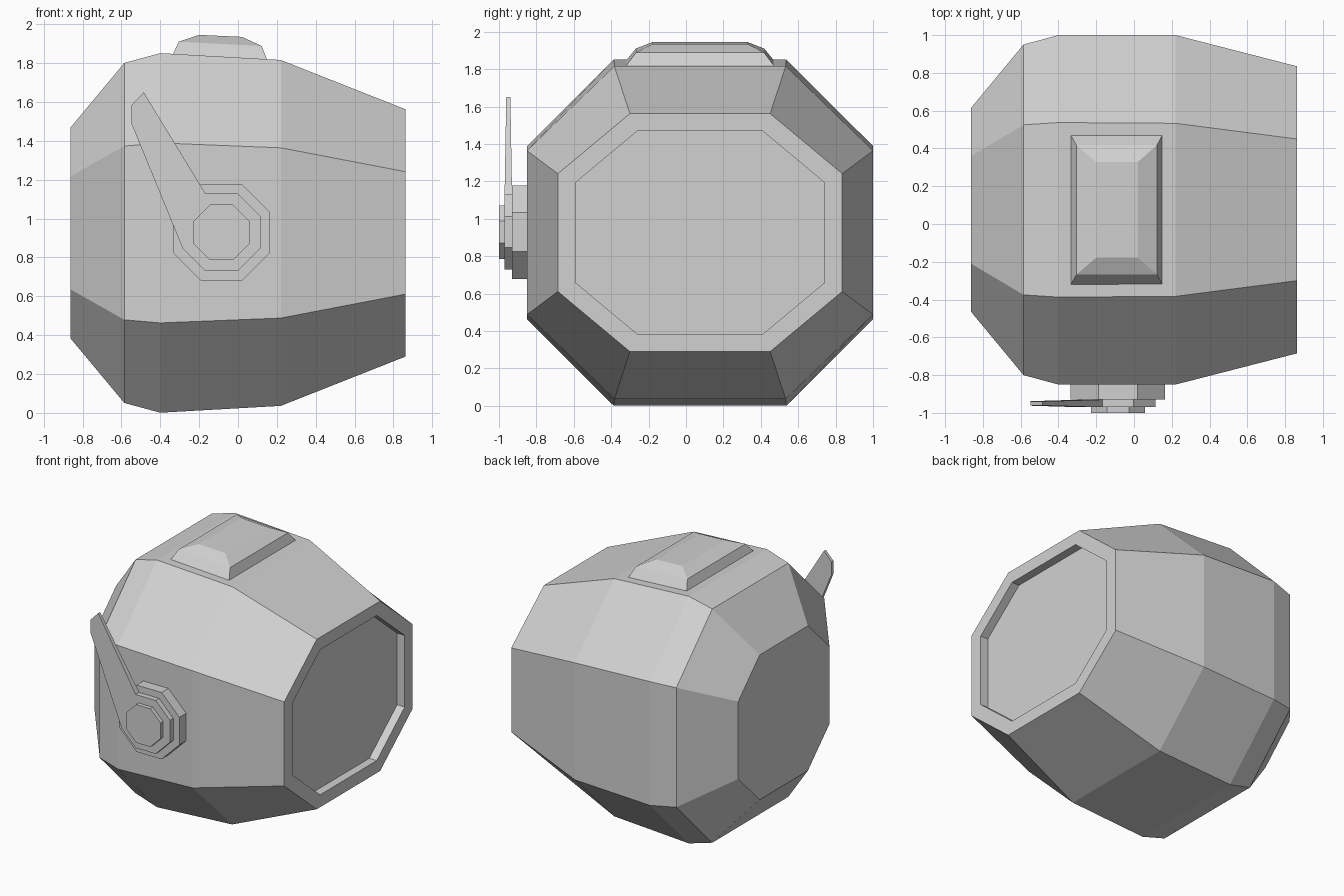
import bpy, bmesh

cube = bpy.data.objects.get("Cube")
if cube:
    bpy.data.objects.remove(cube, do_unlink=True)

grey = bpy.data.materials.new("plain_grey")
grey.use_nodes = True
grey.diffuse_color = (0.64, 0.64, 0.64, 1)
grey.node_tree.nodes["Principled BSDF"].inputs["Base Color"].default_value = (0.64, 0.64, 0.64, 1)


def loft(name, rings):
    """Skin a list of equal-length vertex rings and cap both ends."""
    bm = bmesh.new()
    loops = [[bm.verts.new(p) for p in ring] for ring in rings]
    for a, b in zip(loops, loops[1:]):
        for i in range(len(a)):
            j = (i + 1) % len(a)
            bm.faces.new((a[i], a[j], b[j], b[i]))
    bm.faces.new(loops[0][::-1])
    bm.faces.new(loops[-1])
    bmesh.ops.recalc_face_normals(bm, faces=bm.faces)
    mesh = bpy.data.meshes.new(name)
    bm.to_mesh(mesh)
    bm.free()
    mesh.materials.append(grey)
    obj = bpy.data.objects.new(name, mesh)
    bpy.context.collection.objects.link(obj)
    return obj


def octagon(w, h, flat_w, flat_h):
    """Octagon outline from half sizes and half lengths of its flat sides."""
    quarter = [(w, flat_h), (flat_w, h)]
    left = [(-a, b) for a, b in reversed(quarter)]
    top = quarter + left
    return top + [(-a, -b) for a, b in top]


MID_Y, MID_Z = 0.075, 0.926

# Body shell: octagonal sections along x, ending in a shallow recess
sections = [
    (-0.8625, 0.54, 0.542, 0.285, 0.29),
    (-0.585, 0.875, 0.875, 0.45, 0.447),
    (-0.40, 0.925, 0.925, 0.462, 0.463),
    (0.22, 0.925, 0.89, 0.458, 0.438),
    (0.8625, 0.76, 0.636, 0.375, 0.315),
    (0.8625, 0.665, 0.543, 0.335, 0.268),
    (0.80, 0.665, 0.543, 0.335, 0.268),
]
loft("body_shell", [[(x, MID_Y + a, MID_Z + b) for a, b in octagon(*size)]
                    for x, *size in sections])

# Top plate: stacked bevelled rectangles, tilted with the shell
plate = [  # left x, z at left, right x, z at right, half depth
    (-0.34, 1.82, 0.155, 1.79, 0.40),
    (-0.335, 1.845, 0.15, 1.817, 0.396),
    (-0.305, 1.91, 0.122, 1.888, 0.343),
    (-0.20, 1.945, 0.02, 1.935, 0.253),
]
loft("top_plate", [[(x0, MID_Y - d, z0), (x1, MID_Y - d, z1),
                    (x1, MID_Y + d, z1), (x0, MID_Y + d, z0)]
                   for x0, z0, x1, z1, d in plate])

# Side knob: three stepped octagonal discs
KNOB_X, KNOB_Z = -0.085, 0.929
for name, r, back, front in (("knob_base", 0.25, -0.84, -0.93),
                             ("knob_ring", 0.20, -0.92, -0.97),
                             ("knob_cap", 0.143, -0.96, -1.0)):
    outline = octagon(r, r, r * 0.414, r * 0.414)
    loft(name, [[(KNOB_X + a, y, KNOB_Z + b) for a, b in outline]
                for y in (back, front)])

# Lever: flat arm thinning toward its tip
arm = [(-0.168, 1.129, 0.02), (-0.485, 1.65, 0.011), (-0.547, 1.585, 0.011),
       (-0.547, 1.485, 0.012), (-0.285, 0.847, 0.02)]
loft("lever", [[(x, -0.95 + side * t, z) for x, z, t in arm] for side in (1, -1)])
